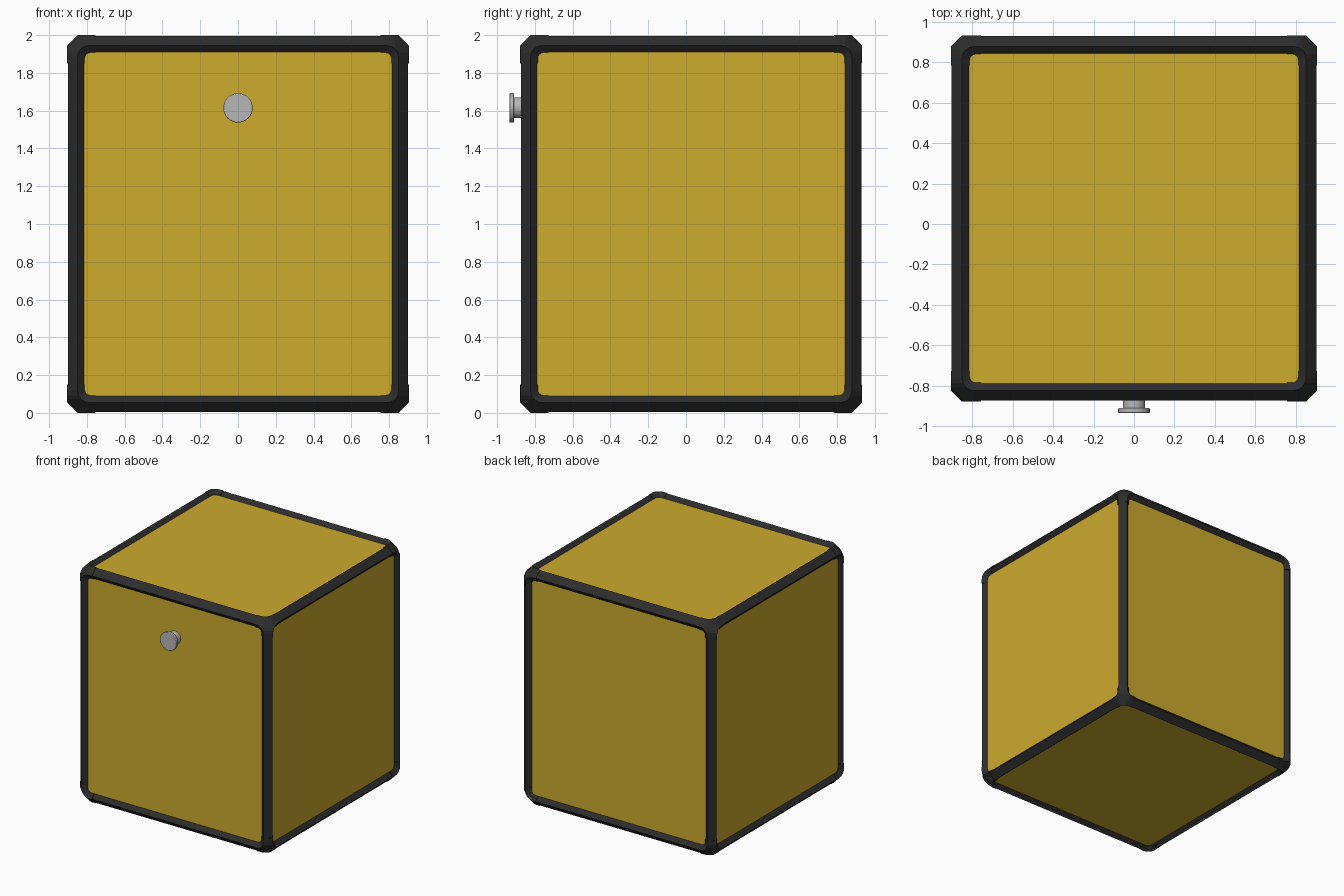
import bpy, bmesh, math
from mathutils import Vector, Matrix

cube = bpy.data.objects.get("Cube")
if cube:
    bpy.data.objects.remove(cube)

CENTRE = Vector((0, 0.0275, 1.0))
HALF = Vector((0.905, 0.905, 1.0))
RIDGE, RIM, RECESS, CORNER = 0.055, 0.09, 0.03, 0.15


def material(name, colour):
    m = bpy.data.materials.new(name)
    m.use_nodes = True
    m.diffuse_color = (*colour, 1)
    m.node_tree.nodes["Principled BSDF"].inputs["Base Color"].default_value = (*colour, 1)
    return m


yellow = material("yellow panel", (0.61, 0.405, 0.027))
black = material("black rubber", (0.026, 0.026, 0.027))
grey = material("grey metal", (0.47, 0.47, 0.47))


def add_object(name, bm, mat):
    mesh = bpy.data.meshes.new(name)
    bm.to_mesh(mesh)
    bm.free()
    mesh.materials.append(mat)
    obj = bpy.data.objects.new(name, mesh)
    obj.location = CENTRE
    bpy.context.collection.objects.link(obj)
    return obj


def ring(bm, axis, sign, margin, radius, depth):
    """Rounded rectangle of vertices parallel to one side of the box."""
    u, v = (axis + 1) % 3, (axis + 2) % 3
    verts = []
    for q in range(4):
        su, sv = (1, -1, -1, 1)[q], (1, 1, -1, -1)[q]
        for k in range(5):
            a = math.pi / 2 * (q + k / 4)
            p = Vector()
            p[axis] = sign * depth
            p[u] = su * (HALF[u] - margin - radius) + radius * math.cos(a)
            p[v] = sv * (HALF[v] - margin - radius) + radius * math.sin(a)
            verts.append(bm.verts.new(p))
    return verts


def shell(raise_by, rim):
    """Chamfered box with a sunken panel on each side; returns mesh and panels."""
    bm = bmesh.new()
    sides = [(a, s) for a in range(3) for s in (-1, 1)]
    ridges = [ring(bm, a, s, RIDGE, 0.06, HALF[a] + raise_by) for a, s in sides]
    bmesh.ops.convex_hull(bm, input=bm.verts[:])
    bm.normal_update()
    flat = [f for f in bm.faces if max(abs(c) for c in f.normal) > 0.999]
    bmesh.ops.delete(bm, geom=flat, context='FACES')
    panels = []
    for (a, s), outer in zip(sides, ridges):
        inner = ring(bm, a, s, rim, 0.03, HALF[a] + raise_by - RECESS)
        n = len(outer)
        for i in range(n):
            j = (i + 1) % n
            bm.faces.new((outer[i], outer[j], inner[j], inner[i]))
        panels.append(bm.faces.new(inner))
    bmesh.ops.recalc_face_normals(bm, faces=bm.faces[:])
    bmesh.ops.dissolve_limit(bm, angle_limit=0.01, verts=bm.verts[:], edges=bm.edges[:])
    panels = [f for f in bm.faces if max(abs(c) for c in f.normal) > 0.999]
    return bm, panels


# Edge bars
bm, panels = shell(-0.004, RIM)
bmesh.ops.delete(bm, geom=panels, context='FACES')
add_object("edge_bars", bm, black)

# Side panels
bm, panels = shell(-0.004, RIM)
rest = [f for f in bm.faces if f not in panels]
bmesh.ops.delete(bm, geom=rest, context='FACES')
add_object("side_panels", bm, yellow)

# Corner caps, cut from a slightly larger shell
bm, panels = shell(0, RIM + 0.003)
bmesh.ops.delete(bm, geom=panels, context='FACES')
for axis in range(3):
    for sign in (-1, 1):
        p = Vector()
        p[axis] = sign
        bmesh.ops.bisect_plane(bm, geom=bm.verts[:] + bm.edges[:] + bm.faces[:],
                               plane_co=p * (HALF[axis] - CORNER), plane_no=p)
bars = [f for f in bm.faces
        if any(abs(f.calc_center_median()[i]) < HALF[i] - CORNER for i in range(3))]
bmesh.ops.delete(bm, geom=bars, context='FACES')
caps = add_object("corner_caps", bm, black)
solid = caps.modifiers.new("thickness", 'SOLIDIFY')
solid.thickness = 0.01
solid.offset = -1


# Knob on the front: stem and bevelled disc
def knob_part(name, radius, y_front, y_back, bevel):
    bm = bmesh.new()
    bmesh.ops.create_cone(bm, cap_ends=True, segments=32, radius1=radius,
                          radius2=radius, depth=y_back - y_front,
                          matrix=Matrix.Rotation(math.pi / 2, 4, 'X'))
    obj = add_object(name, bm, grey)
    obj.location = (0, (y_front + y_back) / 2, 1.615)
    if bevel:
        b = obj.modifiers.new("bevel", 'BEVEL')
        b.width = bevel
        b.segments = 2
    bpy.context.view_layer.objects.active = obj
    bpy.ops.object.select_all(action='DESELECT')
    obj.select_set(True)
    bpy.ops.object.shade_smooth_by_angle(angle=math.radians(35))


knob_part("knob_stem", 0.055, -0.915, -0.83, 0)
knob_part("knob_disc", 0.078, -0.935, -0.91, 0.004)
